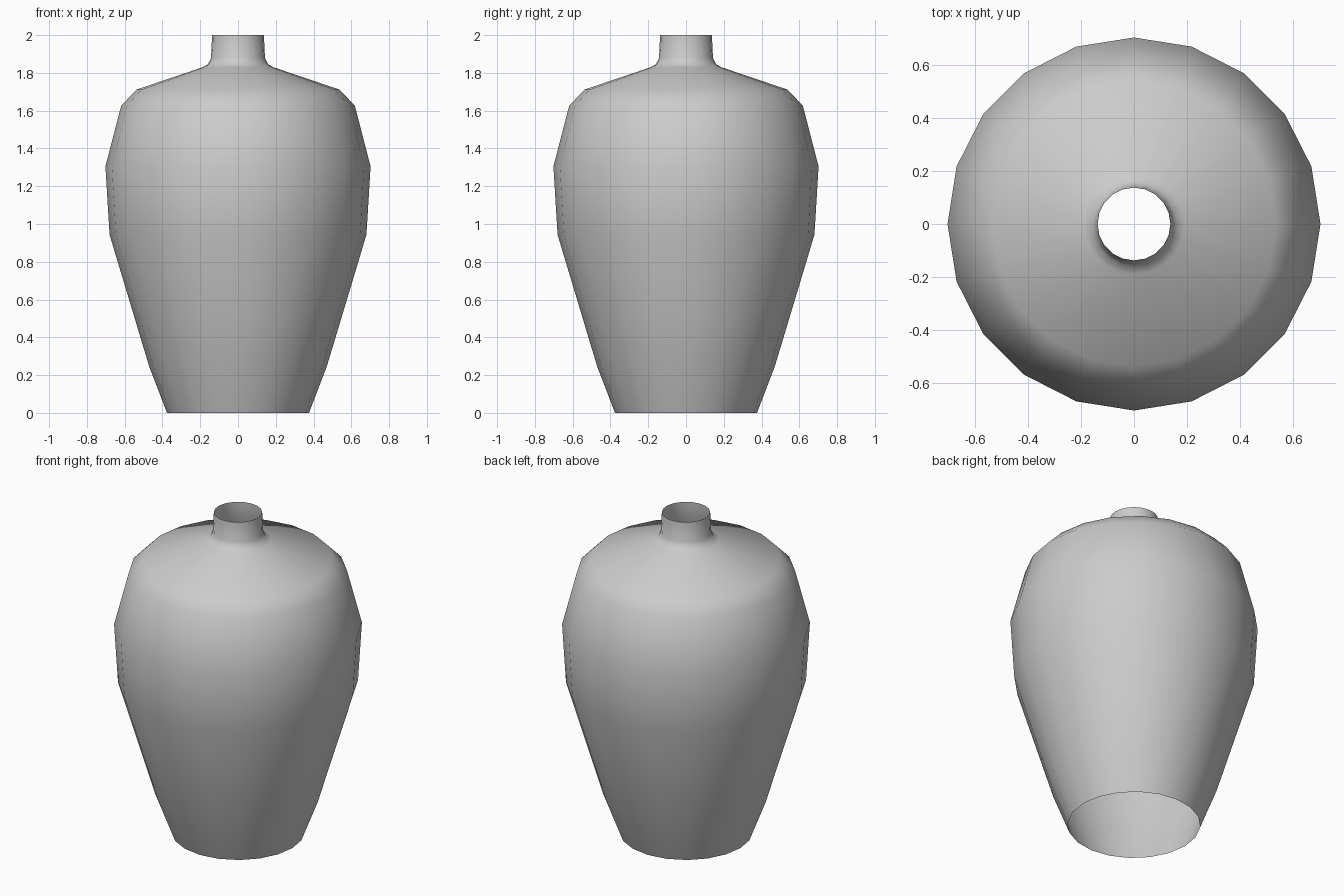
import bpy, bmesh, math

if "Cube" in bpy.data.objects:
    bpy.data.objects.remove(bpy.data.objects["Cube"])

SIDES = 20

# Profile as (radius, height), open foot up to open rim
PROFILE = [
    (0.376, 0.0), (0.47, 0.245), (0.68, 0.943), (0.702, 1.305),
    (0.618, 1.628), (0.536, 1.712), (0.19, 1.829), (0.159, 1.846),
    (0.143, 1.878), (0.137, 2.0),
]

# Vase body: lathe the profile around z
bm = bmesh.new()
verts = [bm.verts.new((r, 0, z)) for r, z in PROFILE]
edges = [bm.edges.new(pair) for pair in zip(verts, verts[1:])]
bmesh.ops.spin(bm, geom=verts + edges, cent=(0, 0, 0), axis=(0, 0, 1),
               angle=math.tau, steps=SIDES, use_duplicate=False)
bmesh.ops.remove_doubles(bm, verts=bm.verts, dist=0.0005)
bmesh.ops.recalc_face_normals(bm, faces=bm.faces)

# Make sure the single-walled shell faces outward
bm.normal_update()
if sum(f.normal.dot((f.calc_center_median().x, f.calc_center_median().y, 0)) for f in bm.faces) < 0:
    bmesh.ops.reverse_faces(bm, faces=bm.faces)

mesh = bpy.data.meshes.new("vase")
bm.to_mesh(mesh)
bm.free()
vase = bpy.data.objects.new("vase", mesh)
bpy.context.collection.objects.link(vase)

# Smooth shading over the whole shell
bpy.context.view_layer.objects.active = vase
vase.select_set(True)
bpy.ops.object.shade_smooth_by_angle(angle=math.radians(60))
